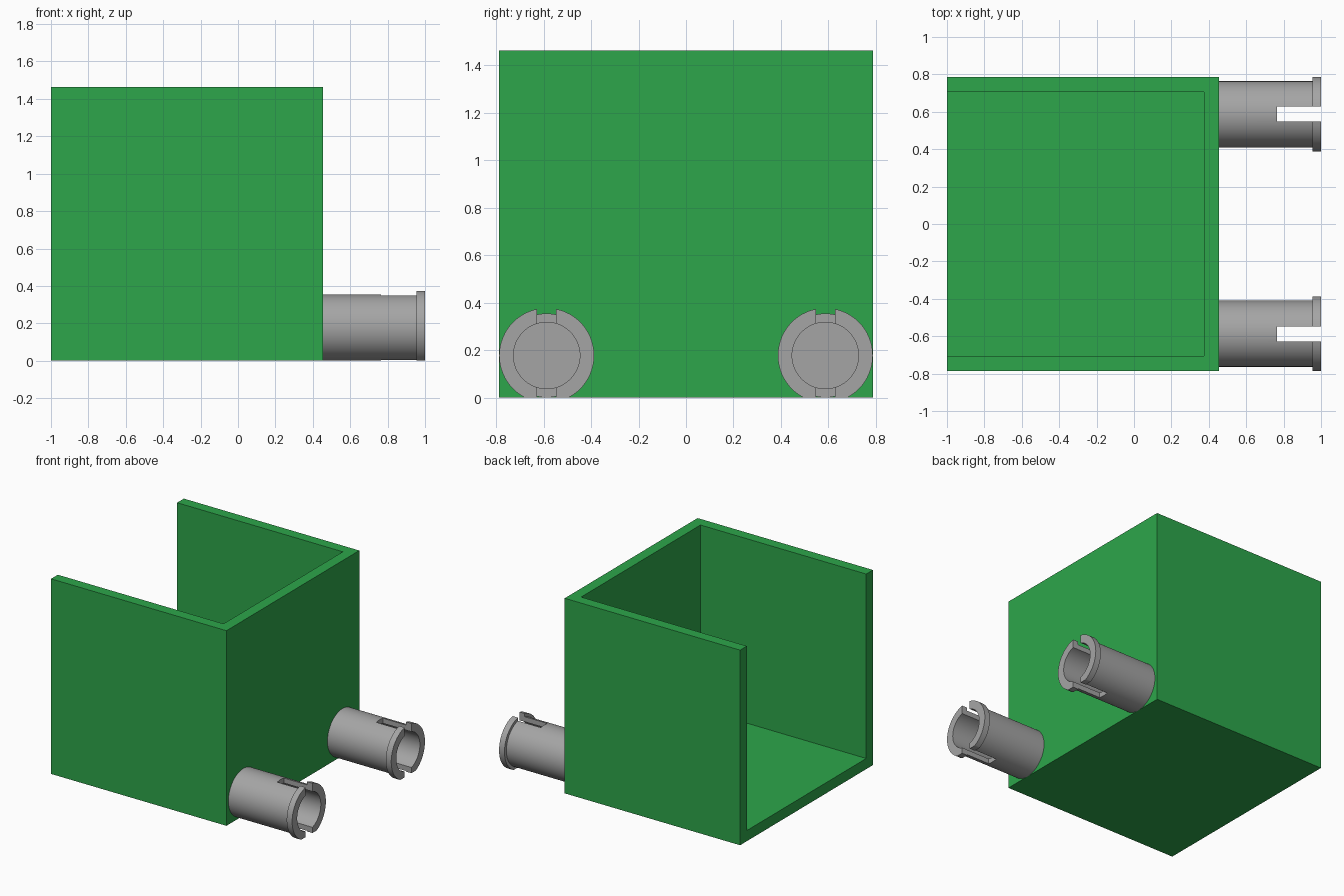
import bpy, bmesh, math
from mathutils import Matrix, Vector

if "Cube" in bpy.data.objects:
    bpy.data.objects.remove(bpy.data.objects["Cube"])


def material(name, rgb):
    m = bpy.data.materials.new(name)
    m.diffuse_color = (*rgb, 1)
    m.use_nodes = True
    m.node_tree.nodes["Principled BSDF"].inputs["Base Color"].default_value = m.diffuse_color
    return m


GREEN = material("green", (0.026, 0.381, 0.069))
GREY = material("light grey", (0.376, 0.376, 0.376))


def finish(name, bm, mat):
    bmesh.ops.recalc_face_normals(bm, faces=bm.faces)
    me = bpy.data.meshes.new(name)
    bm.to_mesh(me)
    bm.free()
    me.materials.append(mat)
    ob = bpy.data.objects.new(name, me)
    bpy.context.collection.objects.link(ob)
    return ob


def box(name, lo, hi, mat):
    lo, hi = Vector(lo), Vector(hi)
    bm = bmesh.new()
    bmesh.ops.create_cube(bm, size=1, matrix=Matrix.Translation((lo + hi) / 2)
                          @ Matrix.Diagonal((*(hi - lo), 1)))
    return finish(name, bm, mat)


def cut(ob, lo, hi):
    cutter = box("cutter", lo, hi, ob.data.materials[0])
    cutter.hide_render = True
    mod = ob.modifiers.new("cut", 'BOOLEAN')
    mod.operation, mod.solver, mod.object = 'DIFFERENCE', 'EXACT', cutter
    bpy.context.view_layer.objects.active = ob
    bpy.ops.object.modifier_apply(modifier=mod.name)
    bpy.data.objects.remove(cutter)


# Open tray: floor and three walls, open at the top and at -x
W, T = 0.787, 0.08
X0, X1, H = -1.0, 0.455, 1.463
tray = box("open_box", (X0, -W, 0), (X1, W, H), GREEN)
cut(tray, (X0 - 0.1, -W + T, T), (X1 - T, W - T, H + 0.1))

# Hollow pins: turned profile (x, radius), split by a slot, collar flattened at the ground
PROFILE = [(0.45, 0), (0.45, 0.177), (0.955, 0.177), (0.955, 0.2),
           (1.0, 0.2), (1.0, 0.14), (0.46, 0.14), (0.46, 0)]
PIN_Z, SLOT = 0.177, 0.04
for name, y in (("front_pin", -0.587), ("back_pin", 0.587)):
    bm = bmesh.new()
    verts = [bm.verts.new((x, y, PIN_Z + r)) for x, r in PROFILE]
    edges = [bm.edges.new(p) for p in zip(verts, verts[1:])]
    bmesh.ops.spin(bm, geom=verts + edges, cent=(0, y, PIN_Z), axis=(1, 0, 0),
                   angle=math.tau, steps=64, use_duplicate=False)
    bmesh.ops.remove_doubles(bm, verts=bm.verts, dist=1e-5)
    pin = finish(name, bm, GREY)
    cut(pin, (0.765, y - SLOT, -0.1), (1.1, y + SLOT, 0.5))
    cut(pin, (0.9, y - 0.3, -0.2), (1.1, y + 0.3, 0))
    bpy.ops.object.select_all(action='DESELECT')
    pin.select_set(True)
    bpy.context.view_layer.objects.active = pin
    bpy.ops.object.shade_smooth_by_angle(angle=math.radians(30))
